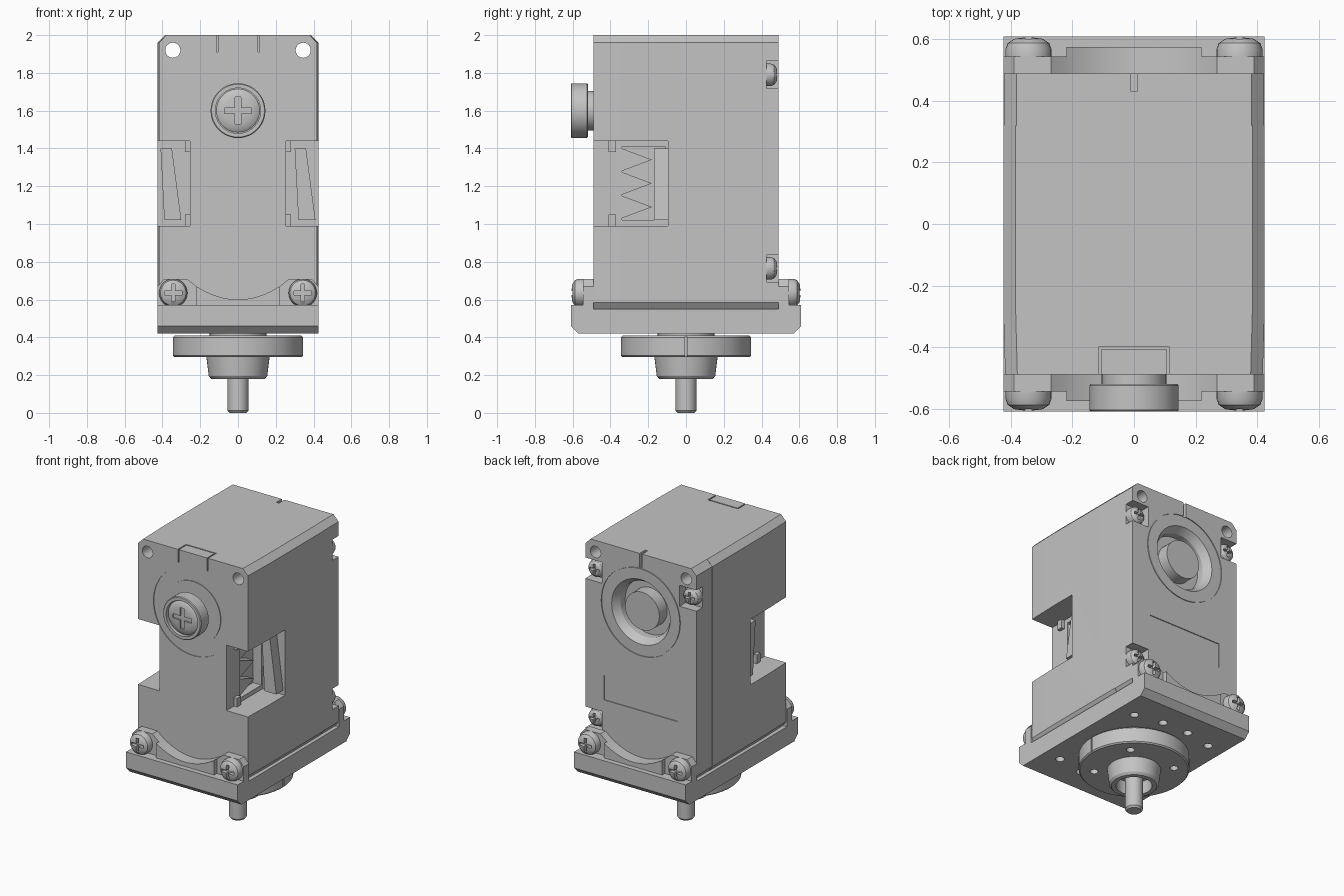
import bpy, bmesh, math
from mathutils import Vector, Matrix

cube = bpy.data.objects.get("Cube")
if cube:
    bpy.data.objects.remove(cube, do_unlink=True)

GREY = (0.55, 0.55, 0.55, 1)
mat = bpy.data.materials.new("plain grey")
mat.use_nodes = True
mat.diffuse_color = GREY
mat.node_tree.nodes["Principled BSDF"].inputs["Base Color"].default_value = GREY


def finish(name, bm):
    bmesh.ops.recalc_face_normals(bm, faces=bm.faces)
    mesh = bpy.data.meshes.new(name)
    bm.to_mesh(mesh)
    bm.free()
    mesh.materials.append(mat)
    ob = bpy.data.objects.new(name, mesh)
    bpy.context.collection.objects.link(ob)
    return ob


def prism(name, pts, lo, hi, axis):
    """Extrude an outline along an axis; the outline uses the other two axes in order."""
    bm = bmesh.new()

    def place(p, h):
        c = list(p)
        c.insert("xyz".index(axis), h)
        return bm.verts.new(c)
    a = [place(p, lo) for p in pts]
    b = [place(p, hi) for p in pts]
    bm.faces.new(a)
    bm.faces.new(b)
    for i in range(len(pts)):
        j = (i + 1) % len(pts)
        bm.faces.new((a[i], a[j], b[j], b[i]))
    return finish(name, bm)


def box(name, x, y, z):
    return prism(name, [(x[0], y[0]), (x[1], y[0]), (x[1], y[1]), (x[0], y[1])], *z, "z")


def lathe(name, profile, origin, direction=(0, 0, 1), steps=40, closed=False):
    """Revolve (radius, height) points about a direction."""
    bm = bmesh.new()
    vs = [bm.verts.new((r, 0, h)) for r, h in profile]
    pairs = list(zip(vs, vs[1:])) + ([(vs[-1], vs[0])] if closed else [])
    edges = [bm.edges.new(p) for p in pairs]
    bmesh.ops.spin(bm, geom=vs + edges, cent=(0, 0, 0), axis=(0, 0, 1),
                   angle=math.tau, steps=steps)
    bmesh.ops.remove_doubles(bm, verts=bm.verts, dist=1e-5)
    turn = Vector(direction).to_track_quat('Z', 'Y').to_matrix().to_4x4()
    bmesh.ops.transform(bm, matrix=Matrix.Translation(origin) @ turn, verts=bm.verts)
    return finish(name, bm)


def rod(name, r, origin, direction, length, steps=32):
    return lathe(name, [(0, 0), (r, 0), (r, length), (0, length)], origin, direction, steps)


def cut(target, *cutters):
    for c in cutters:
        m = target.modifiers.new("cut", 'BOOLEAN')
        m.operation, m.solver, m.object = 'DIFFERENCE', 'EXACT', c
        bpy.context.view_layer.objects.active = target
        bpy.ops.object.modifier_apply(modifier=m.name)
        bpy.data.objects.remove(c, do_unlink=True)


def screw(name, x, y, z, side, r, h):
    """Domed cross-head screw pointing along side * y."""
    head = lathe(name, [(0, 0), (r, 0), (r, .4 * h), (.9 * r, .7 * h), (.6 * r, .92 * h), (0, h)],
                 (x, y, z), (0, side, 0), 28)
    a, b = .62 * r, .13 * r
    ys = sorted((y + side * .55 * h, y + side * 2 * h))
    cut(head, box("slot", (x - a, x + a), ys, (z - b, z + b)),
        box("slot", (x - b, x + b), ys, (z - a, z + a)))


# Main casing with a slightly drafted front
outline = [(-.40, .55), (.40, .55), (.425, .585), (.425, 1.96),
           (.385, 2), (-.385, 2), (-.425, 1.96), (-.425, .585)]
casing = prism("main_casing", outline, -.49, .32, "y")
bm = bmesh.new()
bm.from_mesh(casing.data)
bmesh.ops.bisect_plane(bm, geom=bm.verts[:] + bm.edges[:] + bm.faces[:],
                       plane_co=(0, -.27, 0), plane_no=(0, 1, 0))
for v in bm.verts:
    if v.co.y < -.4:
        v.co.x *= .985
bm.to_mesh(casing.data)
bm.free()

cover = prism("back_cover", [(x * .994, z) for x, z in outline], .32, .49, "y")

# Mounting holes through both shells
for s in (-1, 1):
    for shell in (casing, cover):
        cut(shell, rod("hole", .04, (s * .345, -.7, 1.92), (0, 1, 0), 1.4, 24))

# Side connector notches, sockets and clips
for s, side in ((1, "left"), (-1, "right")):
    def sx(a, b):
        return sorted((s * a, s * b))
    cut(casing, box("notch", sx(.255, .6), (-.6, -.095), (.99, 1.44)),
        box("pocket", sx(.19, .3), (-.34, -.11), (1.02, 1.41)))
    shift = 0 if s > 0 else -.71
    prism(side + "_connector_flap",
          [(x + shift, z) for x, z in ((.32, 1.02), (.41, 1.02), (.36, 1.4), (.30, 1.4))],
          -.17, -.09, "y")
    for i in range(3):
        z = 1.03 + i * .125
        prism(side + "_connector_tooth", [(-.34, z), (-.18, z + .06), (-.34, z + .12)],
              *sx(.18, .25), "x")
    for z in (.99, 1.38):
        box(side + "_connector_clip", sx(.25, .28), (-.41, -.37), (z, z + .06))

# Front round panel and top tab
cut(casing,
    lathe("ring", [(.21, -.02), (.3, -.02), (.3, .005), (.21, .005)],
          (0, -.49, 1.6), (0, 1, 0), 64, True),
    box("slot", (-.115, .115), (-.6, -.4), (1.91, 2.1)))
box("top_tab", (-.107, .107), (-.49, -.408), (1.91, 2))

# Front knob with its screw
lathe("front_knob", [(0, -.02), (.105, -.02), (.105, .03), (.14, .03), (.145, .035), (.145, .115),
                     (.14, .12), (.12, .12), (.12, .095), (0, .095)],
      (0, -.49, 1.6), (0, -1, 0), 48)
screw("front_knob_screw", 0, -.58, 1.6, -1, .115, .03)

# Back cover bearing recess, seam, label recess and slit
cut(cover,
    lathe("bore", [(0, -.02), (.235, -.02), (.19, .05), (.19, .1), (0, .1)],
          (0, .49, 1.6), (0, -1, 0), 48),
    lathe("seam", [(.296, -.02), (.302, -.02), (.302, .006), (.296, .006)],
          (0, .49, 1.6), (0, -1, 0), 64, True),
    box("label", (-.28, .28), (.484, .6), (.92, 1.09)),
    box("slit", (-.01, .01), (.43, .6), (1.9, 2.1)))
rod("back_bearing_boss", .13, (0, .38, 1.6), (0, 1, 0), .095, 40)

# Cover screws in corner pockets
for s, z in ((1, 1.79), (-1, 1.79), (1, .765)):
    cut(cover, box("pocket", sorted((s * .295, s * .6)), (.425, .6), (z - .072, z + .072)))
    screw("cover_screw", s * .362, .42, z, 1, .06, .065)

# Bottom bracket plate
bracket = prism("bottom_bracket", [
    (-.57, .42), (.57, .42), (.61, .46), (.61, .57), (.49, .57), (.49, .55),
    (-.49, .55), (-.49, .57), (-.61, .57), (-.61, .46)], -.425, .425, "x")
for sx_ in (-1, 1):
    for sy in (-1, 1):
        for x, y in ((.3, .36), (.1, .4)):
            cut(bracket, rod("hole", .028, (sx_ * x, sy * y, .38), (0, 0, 1), .12, 16))

# Curved bracket flanges, front and back
curve = [(.22 * i / 8, .6 + .07 * (i / 8) ** 2) for i in range(-8, 9)]
ear = [(.27, .71), (.39, .71), (.425, .67), (.425, .56)]
flange = [(-x, z) for x, z in reversed(ear)] + curve + ear
for s, side in ((-1, "front"), (1, "back")):
    prism(side + "_flange", flange, *sorted((s * .49, s * .545)), "y")
    prism(side + "_apron", curve + [(.22, .56), (-.22, .56)], *sorted((s * .5, s * .575)), "y")
    for x in (-.343, .343):
        screw(side + "_bracket_screw", x, s * .54, .635, s, .075, .068)

# Output wheel, hub and shaft
wheel = lathe("output_wheel", [(0, .43), (.15, .43), (.15, .41), (.335, .41), (.345, .4),
                               (.345, .303), (.337, .295), (0, .295)], (0, 0, 0), steps=64)
for i in range(4):
    a = math.radians(45 + 90 * i)
    cut(wheel, rod("hole", .026, (.25 * math.cos(a), .25 * math.sin(a), .25), (0, 0, 1), .1, 16))
cut(wheel, box("mark", (.335, .4), (-.006, .006), (.25, .45)))
lathe("output_hub", [(0, .3), (.168, .3), (.155, .195), (.142, .18), (.112, .18), (.112, .27),
                     (0, .27)], (0, 0, 0), steps=48)
lathe("drive_shaft", [(0, .28), (.055, .28), (.055, .012), (.045, 0), (0, 0)], (0, 0, 0), steps=28)

# Smooth round surfaces, keep edges crisp
bpy.ops.object.select_all(action='DESELECT')
for ob in bpy.context.collection.objects:
    if ob.type == 'MESH':
        ob.select_set(True)
        bpy.context.view_layer.objects.active = ob
bpy.ops.object.shade_smooth_by_angle(angle=math.radians(28))
